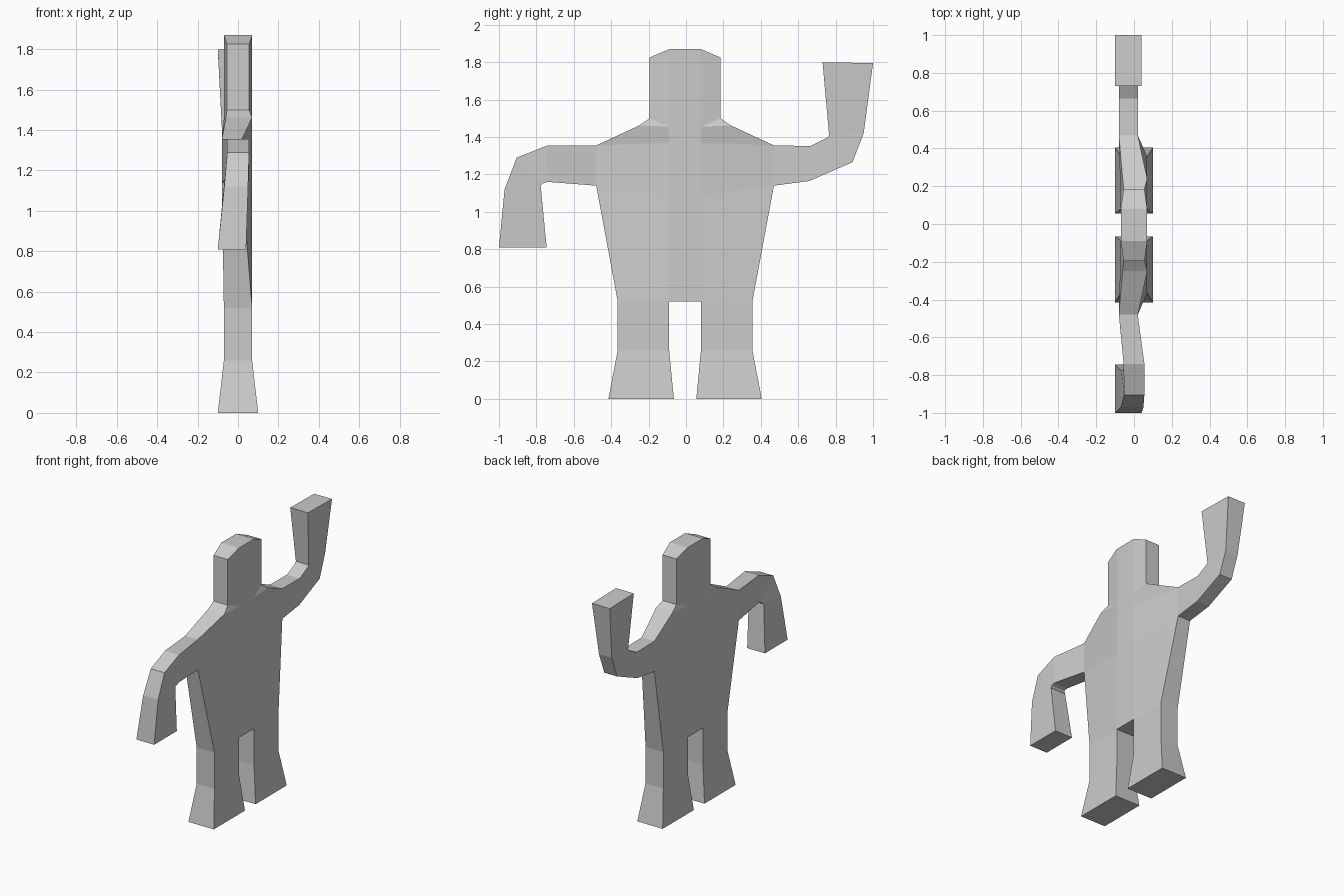
import bpy, bmesh

if "Cube" in bpy.data.objects:
    bpy.data.objects.remove(bpy.data.objects["Cube"])

AXIS = -0.005            # y of the figure's symmetry line
bm = bmesh.new()
verts, edges = {}, {}


def pair(p):
    """Back and front vertex for a point (y, z, x_back, x_front)."""
    key = (round(p[0], 3), round(p[1], 3))
    if key not in verts:
        y, z, xb, xf = p
        verts[key] = (bm.verts.new((xb, y, z)), bm.verts.new((xf, y, z)))
    return key


def panel(points):
    """Thick flat panel: front and back faces; its edges are counted for walls."""
    keys = list(dict.fromkeys(pair(p) for p in points))
    for side in (0, 1):
        bm.faces.new([verts[k][side] for k in keys])
    for a, b in zip(keys, keys[1:] + keys[:1]):
        edges.setdefault(frozenset((a, b)), []).append((a, b))


def strip(rows):
    """Chain of panels between successive (inner, outer) rows."""
    for (a, b), (c, d) in zip(rows, rows[1:]):
        panel([a, b, d, c])


def arm(stations):
    strip([((y0, z0, xb, xf), (y1, z1, xb, xf))
           for y0, z0, y1, z1, xb, xf in stations])


# Half of head, torso and leg: inner y, z, x half depth, then outer y, z, x back, x front
half = [
    (0.085, 1.87, 0.07, 0.19, 1.825, -0.055, 0.055),    # crown
    (0.085, 1.455, 0.07, 0.19, 1.50, -0.055, 0.055),    # neck
    (0.085, 1.455, 0.07, 0.245, 1.462, -0.06, 0.07),    # shoulder
    (0.085, 1.37, 0.07, 0.475, 1.355, -0.08, 0.02),     # arm root top
    (0.085, 1.09, 0.07, 0.475, 1.14, -0.08, 0.02),      # arm root bottom
    (0.085, 0.52, 0.07, 0.36, 0.52, -0.07, 0.07),       # hip
    (0.085, 0.26, 0.07, 0.36, 0.26, -0.07, 0.07),       # knee
    (0.06, 0.0, 0.10, 0.41, 0.0, -0.10, 0.10),          # foot
]
for s in (-1, 1):
    strip([((AXIS + s * yi, zi, -d, d), (AXIS + s * yo, zo, xb, xf))
           for yi, zi, d, yo, zo, xb, xf in half])

# Centre band from crown to crotch
strip([((AXIS - y, z, -d, d), (AXIS + y, z, -d, d))
       for y, z, d, *_ in half[:2] + half[3:6]])

# Lowered arm
arm([(-0.48, 1.355, -0.48, 1.14, -0.08, 0.02),
     (-0.74, 1.355, -0.74, 1.16, -0.055, 0.055),
     (-0.905, 1.29, -0.765, 1.152, -0.053, 0.055),
     (-0.97, 1.12, -0.777, 1.14, -0.068, 0.05),
     (-1.0, 0.81, -0.745, 0.81, -0.10, 0.04)])

# Raised arm
arm([(0.47, 1.355, 0.47, 1.14, -0.08, 0.02),
     (0.665, 1.352, 0.66, 1.165, -0.08, 0.02),
     (0.757, 1.398, 0.89, 1.265, -0.08, 0.02),
     (0.765, 1.41, 0.95, 1.42, -0.08, 0.02),
     (0.73, 1.80, 1.0, 1.795, -0.10, 0.04)])

# Side walls along the outline
for uses in edges.values():
    if len(uses) == 1:
        a, b = uses[0]
        bm.faces.new([verts[a][0], verts[b][0], verts[b][1], verts[a][1]])

bmesh.ops.recalc_face_normals(bm, faces=bm.faces[:])
mesh = bpy.data.meshes.new("waving_figure")
bm.to_mesh(mesh)
bm.free()
bpy.context.collection.objects.link(bpy.data.objects.new("waving_figure", mesh))
